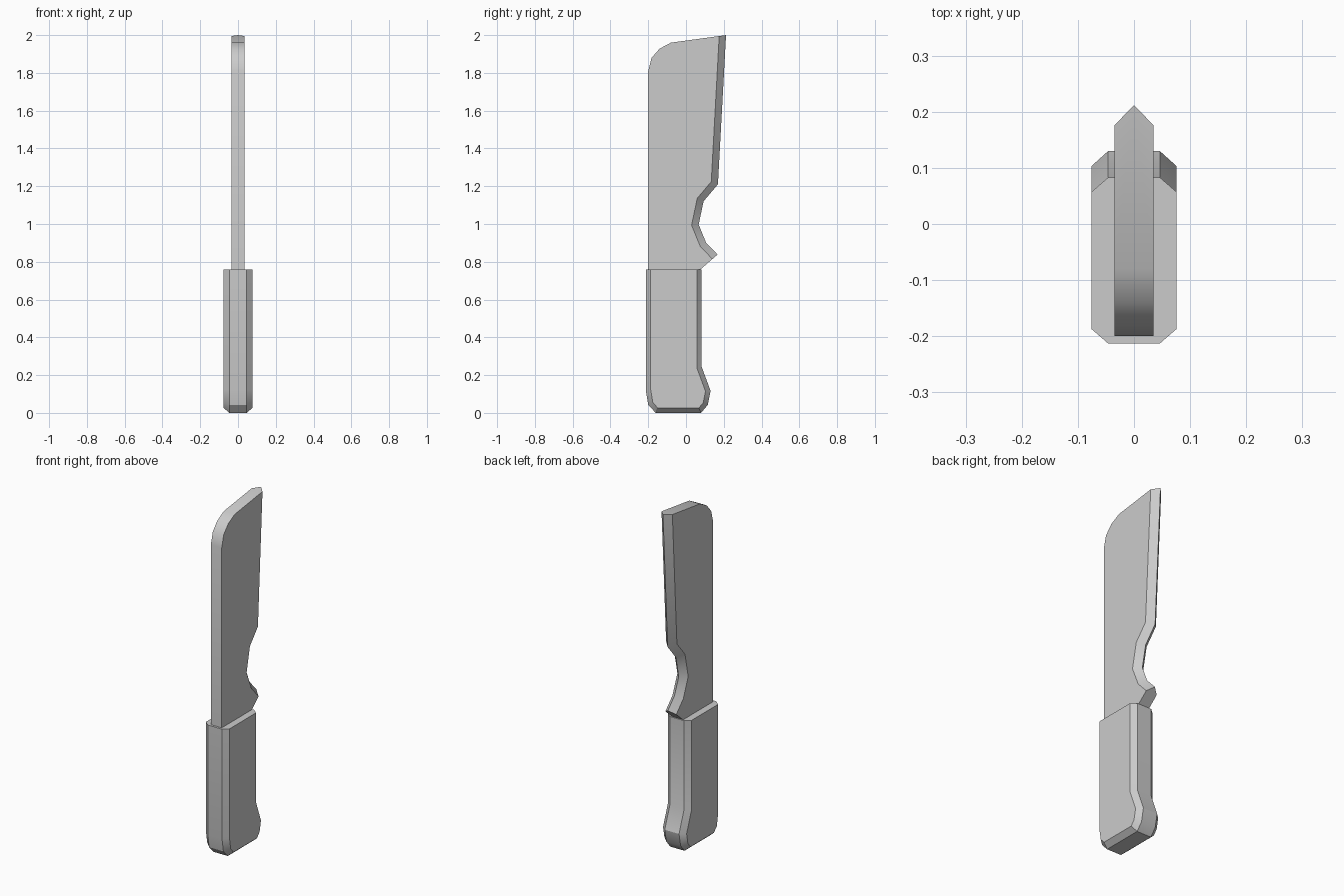
import bpy
import bmesh
from math import radians
from mathutils import Vector

cube = bpy.data.objects.get("Cube")
if cube:
    bpy.data.objects.remove(cube, do_unlink=True)

grey = bpy.data.materials.new("plain grey")
grey.use_nodes = True
colour = (0.6, 0.6, 0.6, 1)
grey.diffuse_color = colour
grey.node_tree.nodes["Principled BSDF"].inputs["Base Color"].default_value = colour


def inset_corner(before, corner, after, inset_in, inset_out):
    """Meet the two outline edges at a corner after moving each one inward."""
    along_in = (corner - before).normalized()
    along_out = (after - corner).normalized()
    inward_in = Vector((-along_in.y, along_in.x))
    inward_out = Vector((-along_out.y, along_out.x))
    turn = along_in.cross(along_out)
    shift = (inset_out - inset_in * inward_in.dot(inward_out)) / inward_out.dot(along_in)
    return corner + inward_in * inset_in + along_in * shift if abs(turn) > 1e-6 else corner


def bevelled_slab(name, outline, half_width, rim_half_width, inset, is_bevelled):
    """Make a slab across x from a counterclockwise (y, z) outline.
    Edges chosen by is_bevelled(index) slope in to the rim width."""
    points = [Vector(p) for p in outline]
    count = len(points)
    insets = [inset if is_bevelled(i) else 0 for i in range(count)]
    bm = bmesh.new()
    rings = [[], [], [], []]
    for i, outer in enumerate(points):
        inner = inset_corner(points[i - 1], outer, points[(i + 1) % count],
                             insets[i - 1], insets[i])
        rim = rim_half_width if insets[i - 1] or insets[i] else half_width
        section = [(half_width, inner), (rim, outer), (-rim, outer), (-half_width, inner)]
        for ring, (x, p) in zip(rings, section):
            ring.append(bm.verts.new((x, p.x, p.y)))
    for a, b in zip(rings, rings[1:]):
        for i in range(count):
            j = (i + 1) % count
            bm.faces.new((a[i], a[j], b[j], b[i]))
    bm.faces.new(rings[0])
    bm.faces.new(rings[-1])
    bmesh.ops.remove_doubles(bm, verts=bm.verts[:], dist=0.0005)
    bmesh.ops.recalc_face_normals(bm, faces=bm.faces[:])
    mesh = bpy.data.meshes.new(name)
    bm.to_mesh(mesh)
    bm.free()
    mesh.materials.append(grey)
    obj = bpy.data.objects.new(name, mesh)
    bpy.context.collection.objects.link(obj)
    bpy.ops.object.select_all(action='DESELECT')
    obj.select_set(True)
    bpy.context.view_layer.objects.active = obj
    bpy.ops.object.shade_smooth_by_angle(angle=radians(30))
    return obj


# Handle with a flared butt, bevelled everywhere but its flat top
handle_outline = [
    (-.213, .76), (-.213, .12), (-.2, .042), (-.16, 0),
    (.08, 0), (.115, .042), (.13, .117), (.083, .244), (.083, .76),
]
top_edge = len(handle_outline) - 1
bevelled_slab("handle", handle_outline, .076, .046, .026, lambda i: i != top_edge)

# Blade with a finger notch; the cutting edge tapers to a ridge
cutting_edge = [(.167, .838), (.106, .902), (.067, .997), (.093, 1.12), (.169, 1.21), (.212, 2)]
spine = [(-.08, 1.96), (-.14, 1.928), (-.182, 1.88), (-.2, 1.81), (-.2, .72)]
heel = [(.077, .72), (.077, .76)]
first, last = len(heel), len(heel) + len(cutting_edge) - 1
bevelled_slab("blade", heel + cutting_edge + spine, .035, 0, .036, lambda i: first <= i < last)
